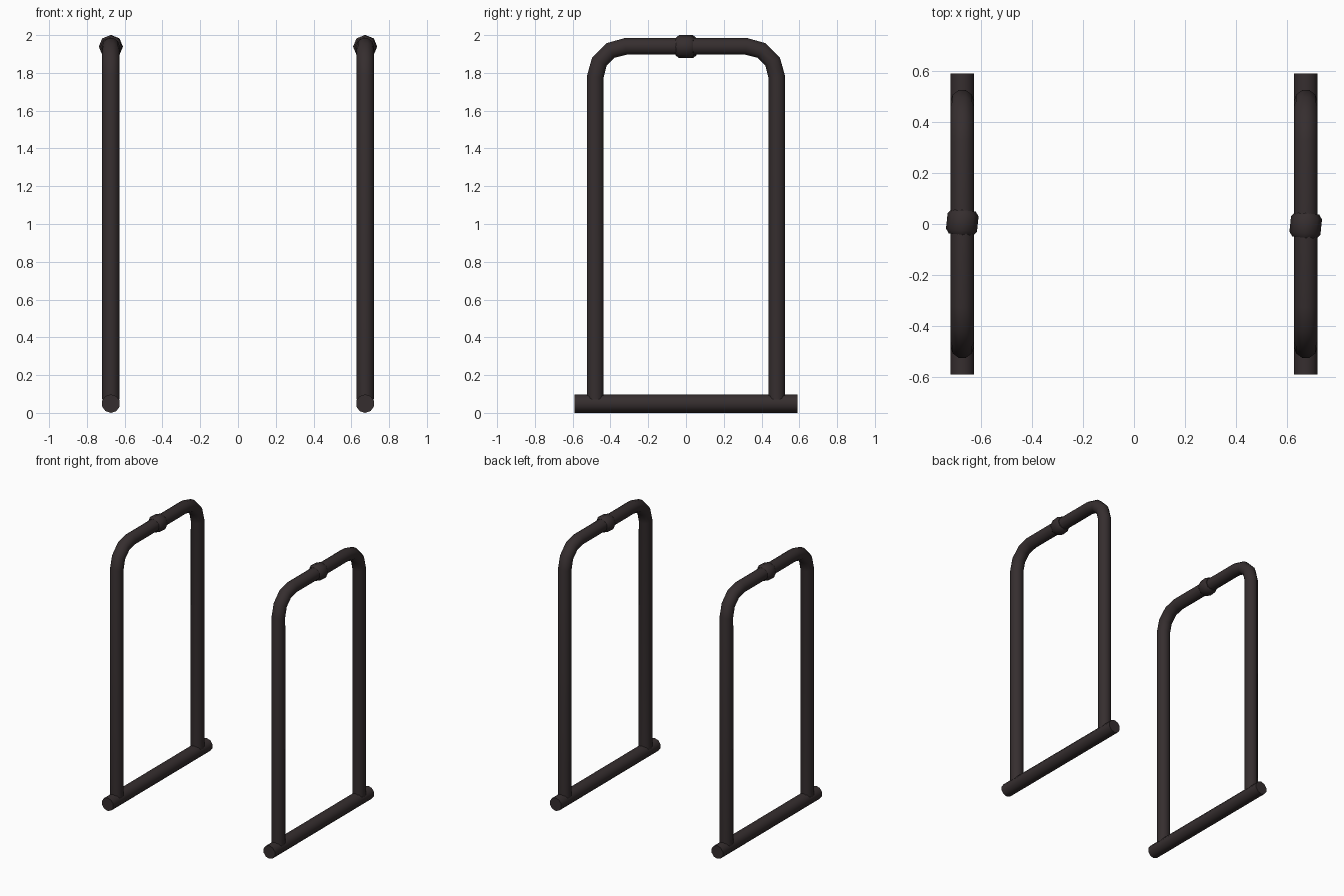
import bpy, bmesh, math
from mathutils import Vector, Matrix

if "Cube" in bpy.data.objects:
    bpy.data.objects.remove(bpy.data.objects["Cube"])


def material(name, rgb):
    m = bpy.data.materials.new(name)
    m.diffuse_color = (*rgb, 1)
    m.use_nodes = True
    m.node_tree.nodes["Principled BSDF"].inputs["Base Color"].default_value = m.diffuse_color
    return m


PIPE = material("dark brown metal", (0.036, 0.027, 0.028))
X = 0.673  # half distance between the two frames


def sweep(name, path, radii, sides, mat, phase=0.0):
    """Round tube swept along a path of (y, z) points, with capped ends."""
    pts = [Vector((0, y, z)) for y, z in path]
    bm = bmesh.new()
    rings = []
    for i, p in enumerate(pts):
        d_in = (p - pts[max(i - 1, 0)]).normalized()
        d_out = (pts[min(i + 1, len(pts) - 1)] - p).normalized()
        t = (d_in + d_out).normalized()
        n = Vector((1, 0, 0)).cross(t)
        ring = []
        for k in range(sides):
            a = phase + 2 * math.pi * k / sides
            off = Vector((math.cos(a), 0, 0)) + n * math.sin(a)
            ring.append(bm.verts.new(p + off * radii[i]))
        rings.append(ring)
    for a, b in zip(rings, rings[1:]):
        for k in range(sides):
            j = (k + 1) % sides
            bm.faces.new((a[k], a[j], b[j], b[k]))
    bm.faces.new(rings[0][::-1])
    bm.faces.new(rings[-1])
    bmesh.ops.recalc_face_normals(bm, faces=bm.faces)
    me = bpy.data.meshes.new(name)
    bm.to_mesh(me)
    bm.free()
    me.materials.append(mat)
    for f in me.polygons:
        f.use_smooth = True
    me.set_sharp_from_angle(angle=math.radians(50))
    ob = bpy.data.objects.new(name, me)
    bpy.context.collection.objects.link(ob)
    return ob


# arch path: upright, rounded corner, top rail, rounded corner, upright
Y, TOP, BEND = 0.48, 1.94, 0.16
half = [(-Y, 0.07)]
for i in range(4):
    a = math.radians(180 - 30 * i)
    half.append((-Y + BEND + BEND * math.cos(a), TOP - BEND + BEND * math.sin(a)))
arch = half + [(-y, z) for y, z in reversed(half)]

for side, label in ((-1, "left"), (1, "right")):
    frame = sweep(f"{label}_arch", arch, [0.0465] * len(arch), 10, PIPE)
    frame.location.x = side * X

    # floor bar the arch stands on
    base = sweep(f"{label}_floor_bar", [(-0.59, 0), (0.59, 0)], [0.049] * 2,
                 10, PIPE, math.pi / 2)
    base.location = (side * X, 0, 0.049)

    # slightly skewed bevelled grip collar at the middle of the top rail
    collar = sweep(f"{label}_collar",
                   [(-0.048, 0), (-0.03, 0), (0.03, 0), (0.048, 0)],
                   [0.048, 0.061, 0.061, 0.048], 8, PIPE)
    collar.matrix_world = (Matrix.Translation((side * X, -side * 0.006, 1.939))
                           @ Matrix.Rotation(math.radians(-6), 4, 'Z'))
